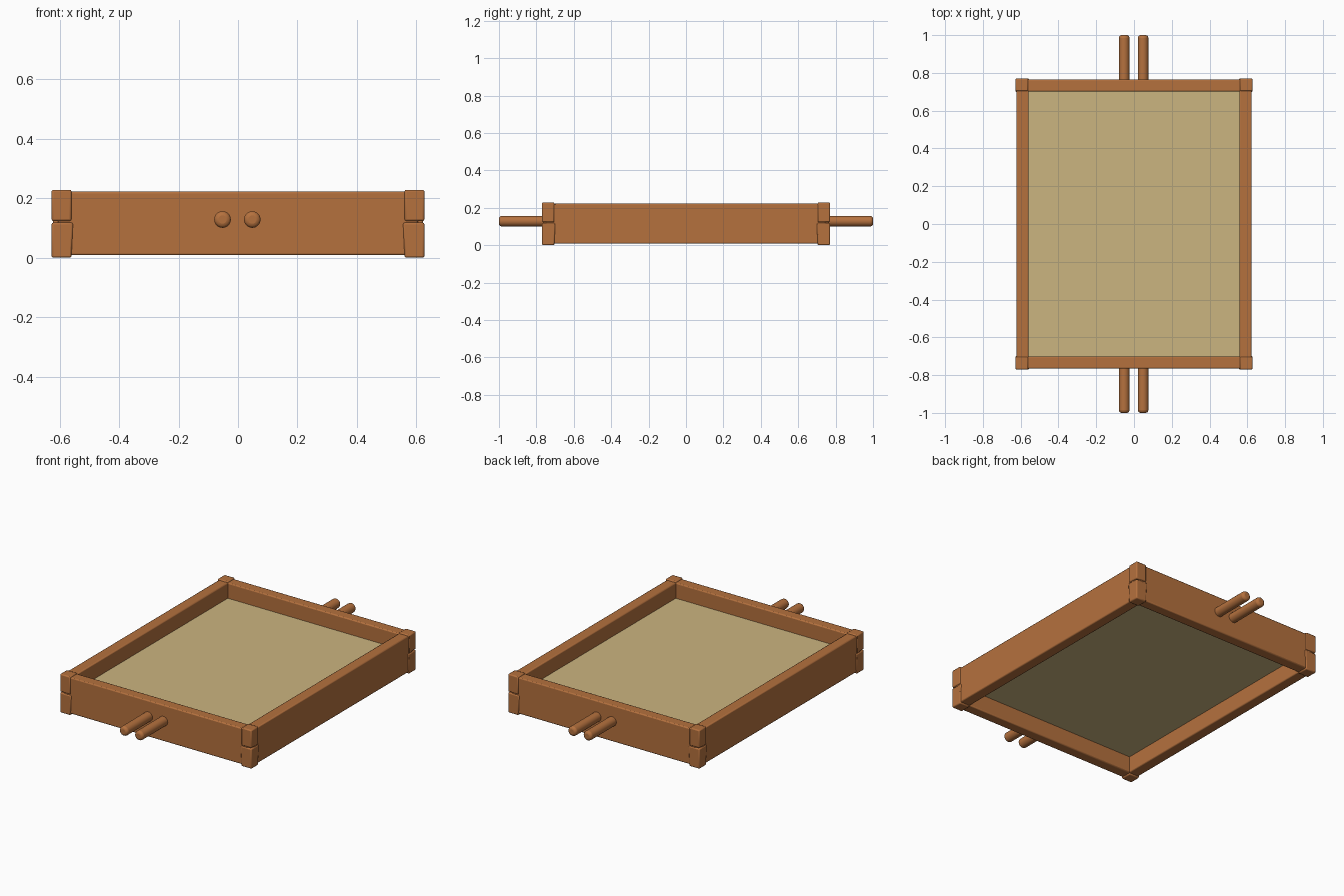
import bpy
import math

if "Cube" in bpy.data.objects:
    bpy.data.objects.remove(bpy.data.objects["Cube"])


def material(name, rgb):
    m = bpy.data.materials.new(name)
    m.diffuse_color = (*rgb, 1.0)
    m.use_nodes = True
    m.node_tree.nodes["Principled BSDF"].inputs["Base Color"].default_value = m.diffuse_color
    return m


wood = material("warm wood", (0.46, 0.165, 0.048))
sand = material("pale canvas", (0.60, 0.46, 0.215))


def finish(ob, name, mat, bevel, segments=2):
    ob.name = name
    ob.data.materials.append(mat)
    if bevel:
        mod = ob.modifiers.new("soft edges", 'BEVEL')
        mod.width = bevel
        mod.segments = segments
    bpy.ops.object.shade_smooth_by_angle(angle=math.radians(40))
    return ob


def box(name, lo, hi, mat, bevel=0.006):
    bpy.ops.mesh.primitive_cube_add(size=1, location=[(a + b) / 2 for a, b in zip(lo, hi)])
    ob = bpy.context.object
    ob.scale = [b - a for a, b in zip(lo, hi)]
    bpy.ops.object.transform_apply(location=False, rotation=False, scale=True)
    return finish(ob, name, mat, bevel)


def span(s, a, b):
    """Interval a..b mirrored to the side given by sign s."""
    return sorted((s * a, s * b))


# Stretched sheet held halfway up the frame
box("panel", (-0.57, -0.71, 0.105), (0.57, 0.71, 0.132), sand, 0)

for s, side, end in ((-1, "left", "front"), (1, "right", "back")):
    # Long side walls
    x0, x1 = span(s, 0.558, 0.622)
    box(f"{side}_wall", (x0, -0.745, 0.008), (x1, 0.745, 0.222), wood)
    # Short end walls
    y0, y1 = span(s, 0.702, 0.765)
    box(f"{end}_wall", (-0.605, y0, 0.008), (0.605, y1, 0.222), wood)

    # Pair of round-ended handles on each end
    for x, which in ((-0.052, "left"), (0.048, "right")):
        bpy.ops.mesh.primitive_cylinder_add(
            vertices=20, radius=0.028, depth=0.28,
            location=(x, s * 0.86, 0.128), rotation=(math.pi / 2, 0, 0))
        finish(bpy.context.object, f"{end}_{which}_handle", wood, 0.014, 3)

# Corner blocks: an upper and a lower half, with a narrow groove between
for sx, side in ((-1, "left"), (1, "right")):
    for sy, end in ((-1, "front"), (1, "back")):
        x0, x1 = span(sx, 0.56, 0.627)
        y0, y1 = span(sy, 0.704, 0.77)
        for level, z0, z1 in (("lower", 0.0, 0.118), ("upper", 0.123, 0.228)):
            ob = box(f"{end}_{side}_{level}_corner", (x0, y0, z0), (x1, y1, z1), wood)
            if level == "lower":
                # Lower halves flare slightly inward along the wall toward the top
                for v in ob.data.vertices:
                    if v.co.z > 0:
                        if v.co.x * sx < 0:
                            v.co.x -= sx * 0.006 * (1 if v.co.y * sy > 0 else 0)
                        elif v.co.y * sy < 0:
                            v.co.y -= sy * 0.006
